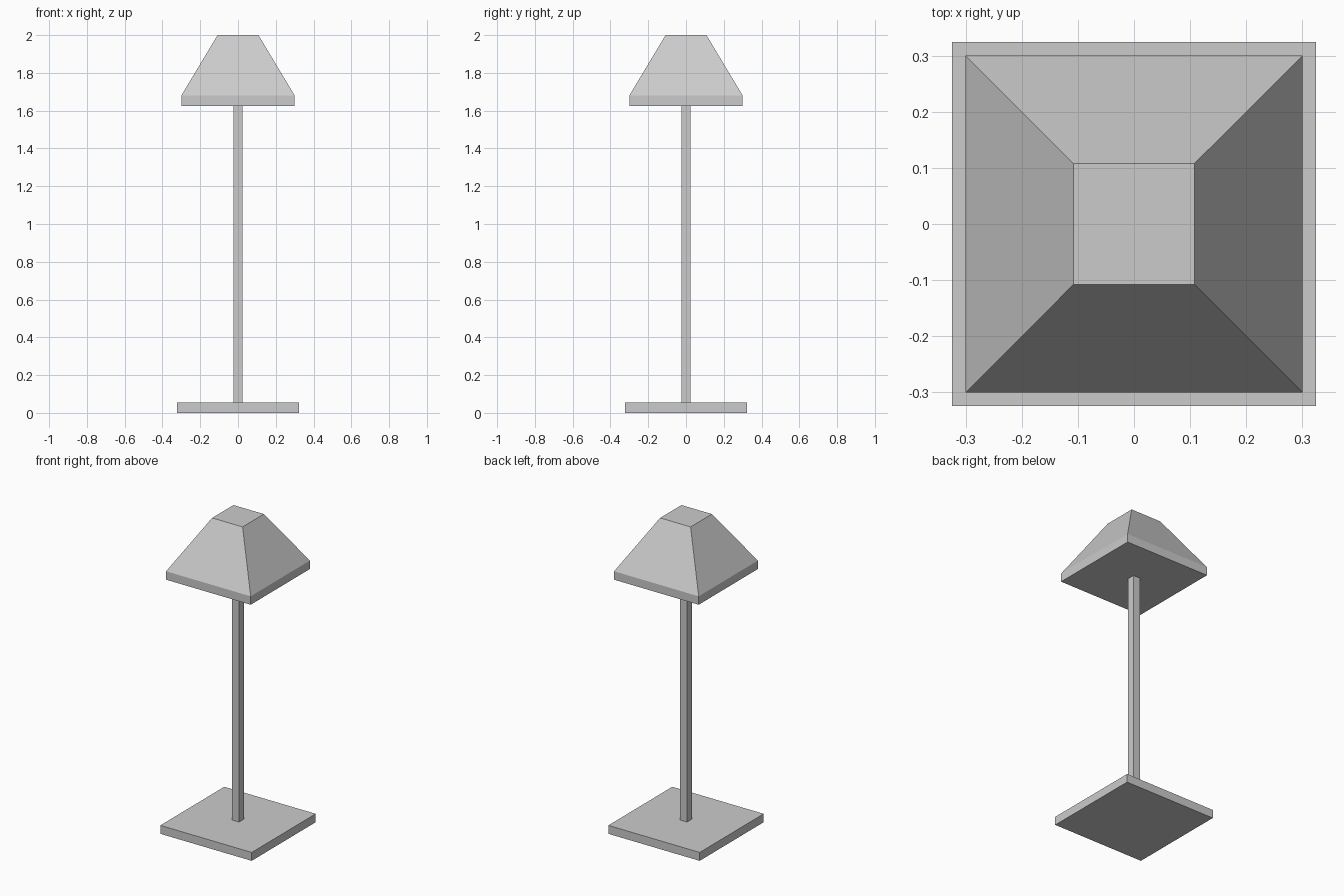
import bpy, bmesh

if "Cube" in bpy.data.objects:
    bpy.data.objects.remove(bpy.data.objects["Cube"])


def square_loft(name, sections):
    """Closed square solid through (half_width, z) sections."""
    bm = bmesh.new()
    rings = [[bm.verts.new((sx * h, sy * h, z))
              for sx, sy in ((-1, -1), (1, -1), (1, 1), (-1, 1))]
             for h, z in sections]
    bm.faces.new(rings[0][::-1])
    bm.faces.new(rings[-1])
    for low, high in zip(rings, rings[1:]):
        for i in range(4):
            j = (i + 1) % 4
            bm.faces.new((low[i], low[j], high[j], high[i]))
    mesh = bpy.data.meshes.new(name)
    bm.to_mesh(mesh)
    bm.free()
    obj = bpy.data.objects.new(name, mesh)
    bpy.context.collection.objects.link(obj)
    return obj


# Flat square foot
square_loft("base", [(0.324, 0), (0.324, 0.054)])
# Slim square post
square_loft("pole", [(0.024, 0.054), (0.024, 1.626)])
# Tapered shade with a straight rim and closed underside
square_loft("shade", [(0.30, 1.626), (0.30, 1.68), (0.108, 2.0)])
